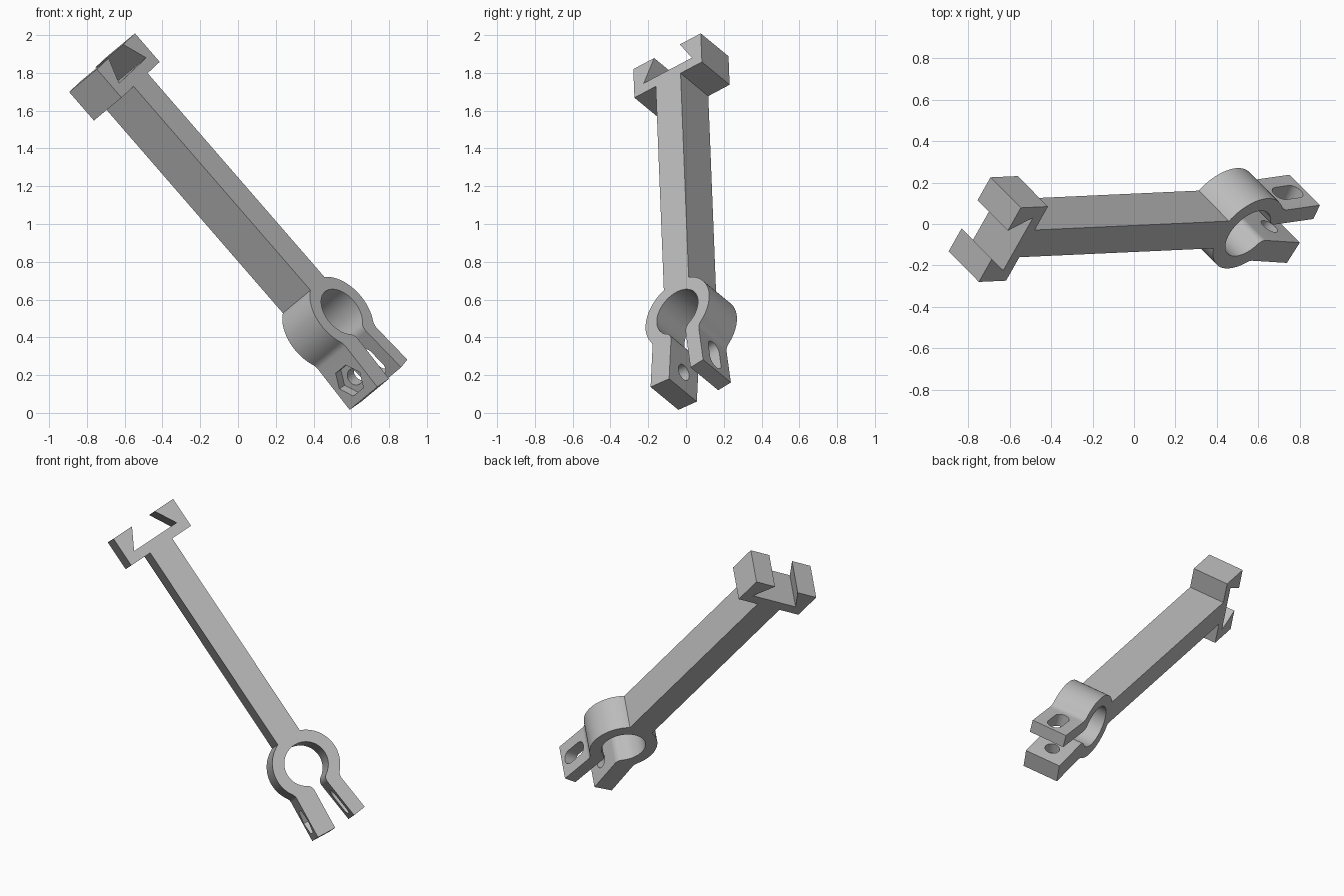
import bpy, bmesh
from math import sin, cos, atan2, pi, radians, sqrt
from mathutils import Matrix, Vector

cube = bpy.data.objects.get("Cube")
if cube:
    bpy.data.objects.remove(cube, do_unlink=True)

RING, BORE = 0.213, 0.138       # clamp ring radii
THICK = 0.24                    # thickness of the whole part
FLARE = radians(5)              # outward lean of each jaw
MOUTH, REACH = 0.034, 0.435     # half gap and length of the jaws
UPPER, LOWER = 0.085, 0.124     # jaw thicknesses
BOLT = 0.315                    # bolt position along the jaws


def arc(cx, cy, r, a, b, n):
    return [(cx + r * cos(a + (b - a) * i / n), cy + r * sin(a + (b - a) * i / n))
            for i in range(n + 1)]


def lean(points):
    c, s = cos(FLARE), sin(FLARE)
    return [(x * c - y * s, x * s + y * c) for x, y in points]


def fillet(radius, offset, f):
    """Arc blending a circle about the origin into a jaw face."""
    cy = offset + f
    cx = sqrt((radius + f) ** 2 - cy ** 2)
    return lean(arc(cx, cy, f, atan2(-cy, -cx), -pi / 2, 8))


def half_profile(jaw):
    """Outline from the dovetail notch round the ring and jaw to the bore."""
    head = [(-1.691, 0.161), (-1.826, 0.086), (-1.826, 0.226),
            (-1.626, 0.226), (-1.626, 0.083)]
    outer = fillet(RING, MOUTH + jaw, 0.06)
    inner = fillet(BORE, MOUTH, 0.05)[::-1]
    tip = lean([(REACH, MOUTH + jaw), (REACH, MOUTH)])
    start = pi - atan2(0.083, 0.196)
    ring = arc(0, 0, RING, start, atan2(outer[0][1], outer[0][0]), 28)
    bore = arc(0, 0, BORE, atan2(inner[-1][1], inner[-1][0]), pi, 32)
    return head + ring[:-1] + outer + tip + inner + bore[1:]


def prism(name, points, depth):
    """Closed outline extruded evenly to both sides of its plane."""
    bm = bmesh.new()
    face = bm.faces.new([bm.verts.new((x, y, -depth / 2)) for x, y in points])
    new = bmesh.ops.extrude_face_region(bm, geom=[face])["geom"]
    bmesh.ops.translate(bm, vec=(0, 0, depth),
                        verts=[g for g in new if isinstance(g, bmesh.types.BMVert)])
    bmesh.ops.recalc_face_normals(bm, faces=bm.faces)
    mesh = bpy.data.meshes.new(name)
    bm.to_mesh(mesh)
    bm.free()
    obj = bpy.data.objects.new(name, mesh)
    bpy.context.collection.objects.link(obj)
    return obj


# Whole bracket: dovetail head, arm, split ring and two jaws
top = half_profile(UPPER)
bottom = [(x, -y) for x, y in half_profile(LOWER)]
bracket = prism("clamp_arm", top + bottom[-2::-1], THICK)

# Cutters: adjustment slot in one jaw, bolt hole and nut pocket in the other
slot = arc(0.045, 0, 0.047, -pi / 2, pi / 2, 14) + arc(-0.045, 0, 0.047, pi / 2, 3 * pi / 2, 14)
hole = arc(0, 0, 0.046, 0, 2 * pi, 28)[:-1]
nut = arc(0, 0, 0.088, pi / 2, 5 * pi / 2, 6)[:-1]
lower_face = -(MOUTH + LOWER)
cutters = [("slot_cutter", slot, 0.2, 1, MOUTH + UPPER / 2),
           ("bolt_cutter", hole, 0.17, -1, -(MOUTH + LOWER / 2)),
           ("nut_cutter", nut, 0.11, -1, lower_face)]
for name, points, depth, side, height in cutters:
    cutter = prism(name, points, depth)
    cutter.hide_render = True
    cutter.matrix_world = (Matrix.Rotation(side * FLARE, 4, "Z")
                           @ Matrix.Translation((BOLT, height, 0))
                           @ Matrix.Rotation(pi / 2, 4, "X"))
    mod = bracket.modifiers.new(name, "BOOLEAN")
    mod.operation = "DIFFERENCE"
    mod.solver = "EXACT"
    mod.object = cutter

# Bake the cuts and drop the cutters
bpy.context.view_layer.update()
graph = bpy.context.evaluated_depsgraph_get()
baked = bpy.data.meshes.new_from_object(bracket.evaluated_get(graph))
helpers = [m.object for m in bracket.modifiers]
bracket.modifiers.clear()
bracket.data = baked
for helper in helpers:
    bpy.data.objects.remove(helper, do_unlink=True)

# Tilt the part into its diagonal pose
along = Vector((0.655, 0.03, -0.755)).normalized()
normal = Vector((0.604, -0.612, 0.51))
normal = (normal - along * normal.dot(along)).normalized()
across = normal.cross(along)
pose = Matrix((along, across, normal)).transposed().to_4x4()
pose.translation = along * -0.046 + across * 0.434 + normal * 0.513
bracket.matrix_world = pose

# Material
grey = bpy.data.materials.new("plain_grey")
grey.use_nodes = True
colour = (0.5, 0.5, 0.5, 1)
grey.diffuse_color = colour
grey.node_tree.nodes["Principled BSDF"].inputs["Base Color"].default_value = colour
bracket.data.materials.clear()
bracket.data.materials.append(grey)

bpy.ops.object.select_all(action="DESELECT")
bracket.select_set(True)
bpy.context.view_layer.objects.active = bracket
bpy.ops.object.shade_smooth_by_angle(angle=radians(30))
